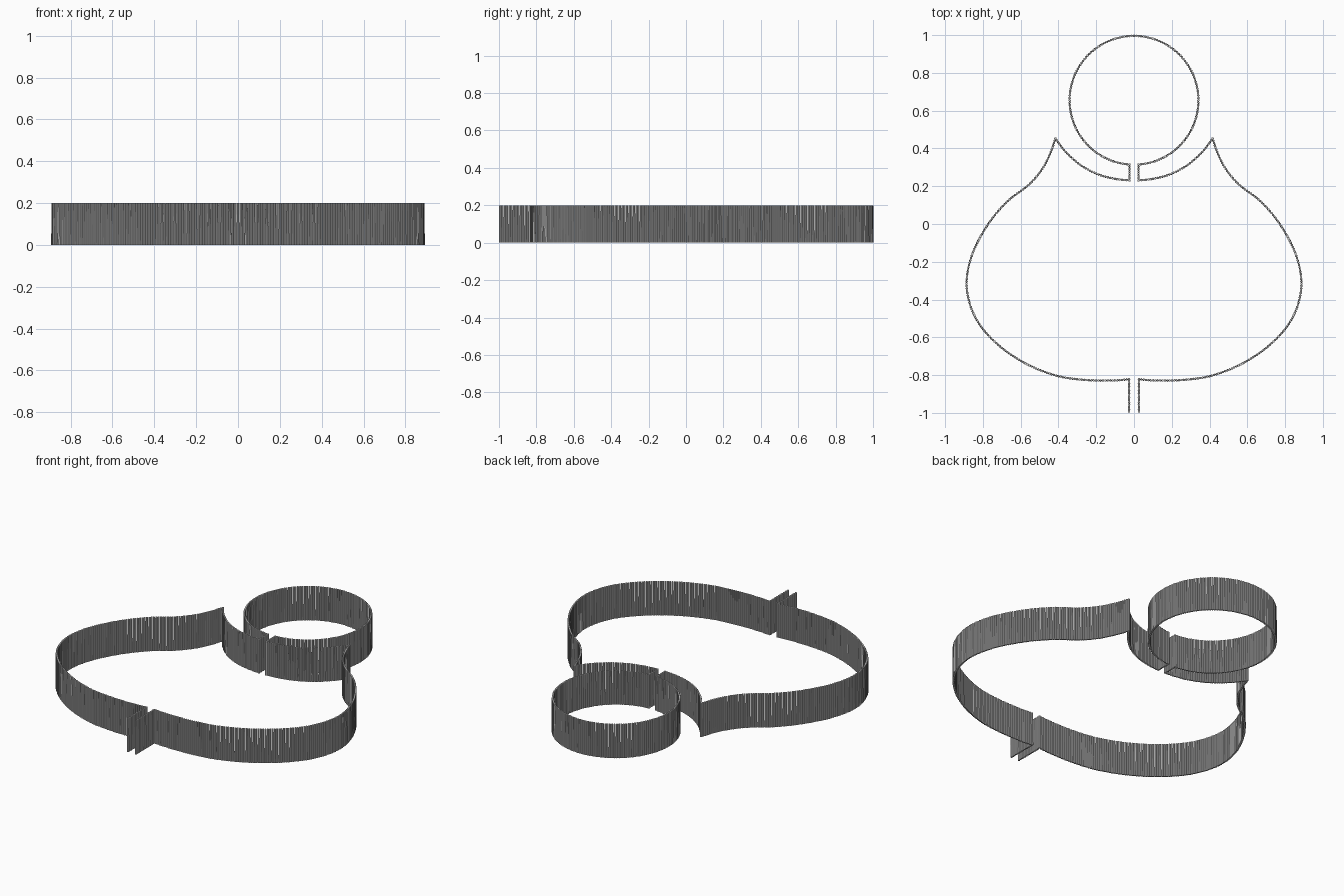
import bpy, bmesh
from math import sin, cos, pi, asin
from mathutils import Vector, Matrix

if "Cube" in bpy.data.objects:
    bpy.data.objects.remove(bpy.data.objects["Cube"])

HEIGHT, RADIUS, STEP = 0.2, 0.0065, 0.0125


def smooth(points, n=16):
    """Catmull-Rom curve through the points."""
    p = [Vector(q) for q in points]
    p = [2 * p[0] - p[1]] + p + [2 * p[-1] - p[-2]]
    out = []
    for a, b, c, d in zip(p, p[1:], p[2:], p[3:]):
        for i in range(n):
            t = i / n
            out.append(0.5 * (2 * b + (c - a) * t + (2 * a - 5 * b + 4 * c - d) * t * t
                              + (3 * b - a - 3 * c + d) * t ** 3))
    return out + [p[-2]]


def resample(path):
    """Evenly spaced positions along a polyline, both ends included."""
    path = [Vector(q) for q in path]
    lengths = [(b - a).length for a, b in zip(path, path[1:])]
    total = sum(lengths)
    count = max(1, round(total / STEP))
    out, seg, done = [], 0, 0.0
    for i in range(count + 1):
        s = total * i / count
        while seg < len(lengths) - 1 and done + lengths[seg] < s:
            done += lengths[seg]
            seg += 1
        t = min(1.0, (s - done) / max(lengths[seg], 1e-9))
        out.append(path[seg].lerp(path[seg + 1], t))
    return out


def wall(name, path):
    """Row of thin upright rods along the path, mirrored in x."""
    bm = bmesh.new()
    for p in resample(path):
        bmesh.ops.create_cone(bm, cap_ends=True, segments=8, radius1=RADIUS,
                              radius2=RADIUS * 0.85, depth=HEIGHT,
                              matrix=Matrix.Translation((p.x, p.y, HEIGHT / 2)))
    mesh = bpy.data.meshes.new(name)
    bm.to_mesh(mesh)
    bm.free()
    obj = bpy.data.objects.new(name, mesh)
    bpy.context.collection.objects.link(obj)
    obj.modifiers.new("mirror", 'MIRROR')
    return obj


# Handle tabs at the front
wall("front_tabs", [(0.026, -0.993), (0.026, -0.822)])

# Wide rounded body up to the pointed shoulders
wall("body_wall", smooth([
    (0.026, -0.822), (0.11, -0.828), (0.25, -0.826), (0.41, -0.803),
    (0.58, -0.735), (0.73, -0.63), (0.84, -0.495), (0.886, -0.33),
    (0.858, -0.165), (0.775, -0.005), (0.67, 0.12), (0.56, 0.205),
    (0.49, 0.285), (0.445, 0.37), (0.416, 0.452)]))

# Concave neckline between the shoulders
wall("neckline_wall", smooth([
    (0.416, 0.452), (0.36, 0.38), (0.28, 0.31), (0.19, 0.263),
    (0.10, 0.239), (0.026, 0.231)]))

# Short links joining the neckline to the ring
wall("neck_links", [(0.024, 0.231), (0.024, 0.315)])

# Round ring at the back, open at the neck
R, CY = 0.341, 0.655
start = -pi / 2 + asin(0.024 / R)
wall("ring_wall", [(R * cos(start + (pi / 2 - start) * i / 96),
                    CY + R * sin(start + (pi / 2 - start) * i / 96)) for i in range(97)])
